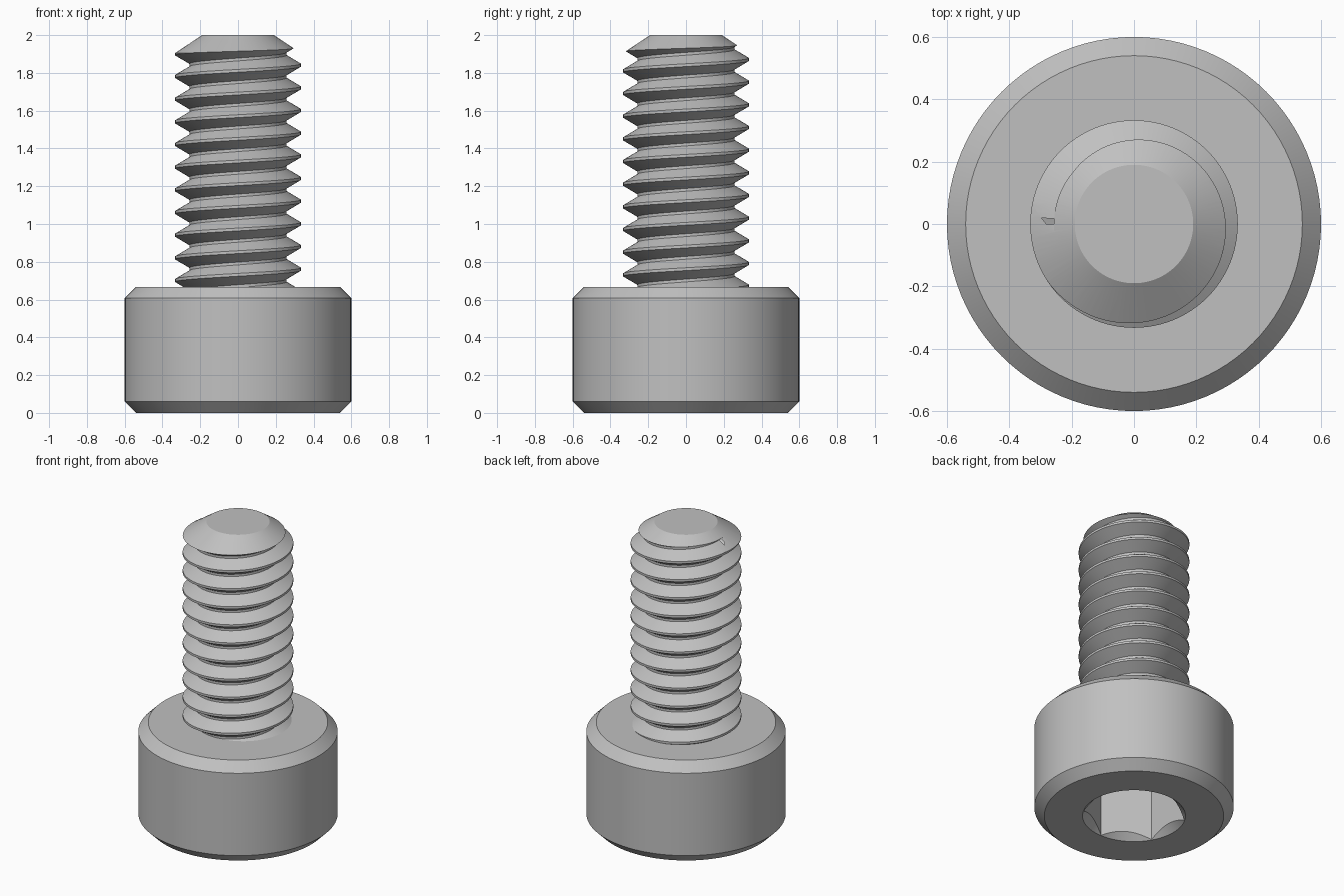
import bpy, bmesh, math

if "Cube" in bpy.data.objects:
    bpy.data.objects.remove(bpy.data.objects["Cube"], do_unlink=True)

SEG = 96
PITCH = 0.12
CREST_R, ROOT_R = 0.333, 0.257
HEAD_R, HEAD_H, CHAMFER = 0.6, 0.667, 0.06
SOCKET_R, SOCKET_DEPTH = 0.308, 0.36

steel = bpy.data.materials.new("plain grey steel")
steel.use_nodes = True
GREY = (0.53, 0.53, 0.53, 1)
steel.diffuse_color = GREY
steel.node_tree.nodes["Principled BSDF"].inputs["Base Color"].default_value = GREY


def make_object(name, bm):
    bmesh.ops.recalc_face_normals(bm, faces=bm.faces)
    mesh = bpy.data.meshes.new(name)
    bm.to_mesh(mesh)
    bm.free()
    mesh.materials.append(steel)
    obj = bpy.data.objects.new(name, mesh)
    bpy.context.collection.objects.link(obj)
    return obj


def lathe(name, profile, sides=SEG, turn=0.0):
    """Closed solid of revolution from (radius, height) points, bottom to top."""
    bm = bmesh.new()
    rings = []
    for r, z in profile:
        angles = [turn + math.tau * i / sides for i in range(sides)]
        rings.append([bm.verts.new((r * math.cos(a), r * math.sin(a), z)) for a in angles])
    for low, high in zip(rings, rings[1:]):
        for i in range(sides):
            j = (i + 1) % sides
            bm.faces.new((low[i], low[j], high[j], high[i]))
    bm.faces.new(rings[0][::-1])
    bm.faces.new(rings[-1])
    return make_object(name, bm)


def cut(target, tool, operation):
    """Apply a boolean and discard the tool."""
    tool.hide_render = True
    mod = target.modifiers.new("cut", "BOOLEAN")
    mod.operation, mod.solver, mod.object = operation, "EXACT", tool
    bpy.context.view_layer.objects.active = target
    bpy.ops.object.modifier_apply(modifier=mod.name)
    bpy.data.objects.remove(tool, do_unlink=True)


def helix_thread(name, z_start, turns):
    """Right-handed thread: a profile swept up a helix, closed to the axis at both ends."""
    bm = bmesh.new()
    flat = PITCH / 16
    steps = [(CREST_R, -flat), (CREST_R, flat),
             (ROOT_R, PITCH / 2 - flat), (ROOT_R, PITCH / 2 + flat)]
    rows = [(r, z_start + k * PITCH + dz) for k in range(turns) for r, dz in steps]
    per_turn = len(steps)
    cols = []
    for i in range(SEG):
        a = math.tau * i / SEG
        lift = PITCH * i / SEG
        # the first column carries one extra turn to meet the last column
        extra = [(r, z + turns * PITCH) for r, z in rows[:per_turn]] if i == 0 else []
        cols.append([bm.verts.new((r * math.cos(a), r * math.sin(a), z + lift))
                     for r, z in rows + extra])
    cols.append(cols[0][per_turn:])
    for left, right in zip(cols, cols[1:]):
        for j in range(len(rows) - 1):
            bm.faces.new((left[j], right[j], right[j + 1], left[j + 1]))
    # end caps
    rim = [e for e in bm.edges if e.is_boundary]
    middle = z_start + turns * PITCH / 2
    low = bm.verts.new((0, 0, z_start))
    high = bm.verts.new((0, 0, z_start + (turns + 0.5) * PITCH))
    for e in rim:
        a, b = e.verts
        bm.faces.new((a, b, low if a.co.z < middle else high))
    return make_object(name, bm)


# Chamfered cylindrical head with a hexagonal socket in its underside
head = lathe("head", [(HEAD_R - CHAMFER, 0), (HEAD_R, CHAMFER),
                      (HEAD_R, HEAD_H - CHAMFER), (HEAD_R - CHAMFER, HEAD_H)])
cut(head, lathe("hex_cutter", [(SOCKET_R, -0.1), (SOCKET_R, SOCKET_DEPTH)], 6, math.pi / 6),
    "DIFFERENCE")
mouth = SOCKET_R + 0.002
cut(head, lathe("countersink_cutter", [(mouth + 0.05, -0.05), (mouth - 0.2, 0.2)]),
    "DIFFERENCE")

# Threaded shank, trimmed to a conical point with a flat tip
shank = helix_thread("threaded_shank", 1.841 - 12 * PITCH, 15)
cut(shank, lathe("tip_cutter", [(0.4, 0.62), (0.4, 1.86), (0.19, 2.0)]), "INTERSECT")

for obj in (head, shank):
    bpy.ops.object.select_all(action="DESELECT")
    obj.select_set(True)
    bpy.context.view_layer.objects.active = obj
    bpy.ops.object.shade_smooth_by_angle(angle=math.radians(28))
